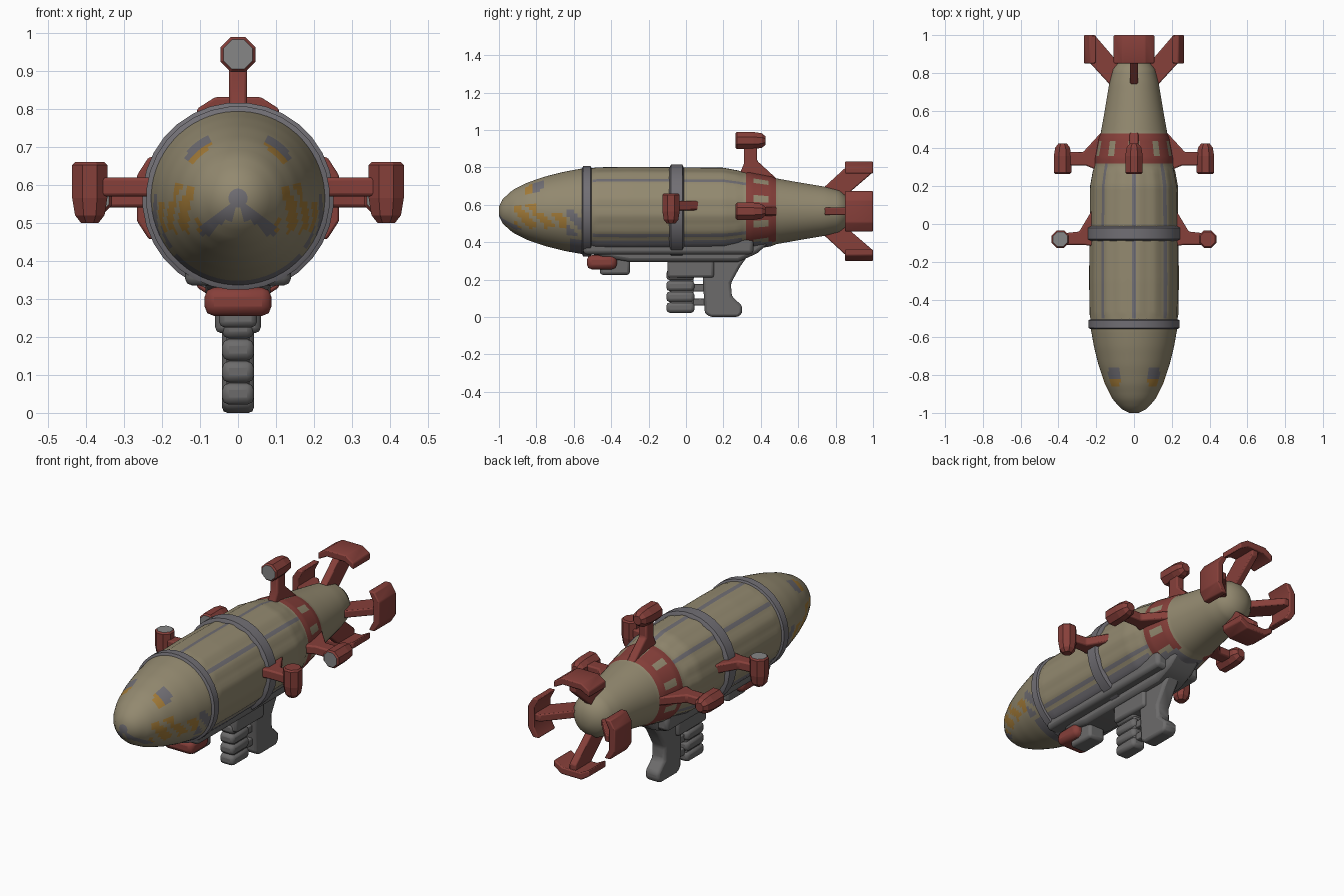
import bpy, bmesh, math
from mathutils import Matrix, Vector

cube = bpy.data.objects.get("Cube")
if cube:
    bpy.data.objects.remove(cube)

CZ = 0.565  # height of the hull axis


def material(name, r, g, b):
    m = bpy.data.materials.new(name)
    m.use_nodes = True
    m.diffuse_color = (r, g, b, 1)
    bsdf = next(n for n in m.node_tree.nodes if n.type == "BSDF_PRINCIPLED")
    bsdf.inputs["Base Color"].default_value = (r, g, b, 1)
    bsdf.inputs["Roughness"].default_value = 0.8
    return m


TAN = material("canvas_tan", 0.29, 0.25, 0.16)
STEEL = material("band_grey", 0.165, 0.158, 0.175)
RED = material("engine_red", 0.24, 0.05, 0.042)
GREY = material("grip_grey", 0.15, 0.147, 0.147)
ORANGE = material("tooth_orange", 0.37, 0.20, 0.04)
CAP = material("cap_grey", 0.24, 0.24, 0.24)


def finish(name, bm, mats, bevel=0.0, smooth=False):
    bmesh.ops.recalc_face_normals(bm, faces=bm.faces)
    me = bpy.data.meshes.new(name)
    bm.to_mesh(me)
    bm.free()
    for m in mats:
        me.materials.append(m)
    ob = bpy.data.objects.new(name, me)
    bpy.context.collection.objects.link(ob)
    if bevel:
        mod = ob.modifiers.new("soft_edges", "BEVEL")
        mod.width, mod.segments = bevel, 2
    if smooth:
        bpy.ops.object.select_all(action="DESELECT")
        ob.select_set(True)
        bpy.context.view_layer.objects.active = ob
        bpy.ops.object.shade_smooth_by_angle(angle=math.radians(35))
    return ob


def prism(name, plane, pts, lo, hi, mat, bevel=0.01, matrix=None):
    """Extrude a polygon drawn in a plane such as 'yz' along the third axis."""
    a, b = ("xyz".index(c) for c in plane)
    c = 3 - a - b
    bm = bmesh.new()
    rows = []
    for d in (lo, hi):
        row = []
        for p, q in pts:
            v = Vector()
            v[a], v[b], v[c] = p, q, d
            row.append(bm.verts.new(matrix @ v if matrix else v))
        rows.append(row)
    bm.faces.new(rows[0])
    bm.faces.new(rows[1])
    n = len(pts)
    for i in range(n):
        j = (i + 1) % n
        bm.faces.new((rows[0][i], rows[0][j], rows[1][j], rows[1][i]))
    return finish(name, bm, [mat], bevel, True)


def box(name, x, y, z, mat, bevel=0.01):
    pts = [(y[0], z[0]), (y[1], z[0]), (y[1], z[1]), (y[0], z[1])]
    return prism(name, "yz", pts, x[0], x[1], mat, bevel)


def lathe(name, profile, sides, mats, rule, matrix, wobble=None, smooth=True):
    """Turn (y, radius) points around the local y axis; rule picks face colours."""
    bm = bmesh.new()
    rings = []
    for y, r in profile:
        ring = []
        for i in range(sides):
            a = math.tau * (i + 0.5) / sides
            rr = r + (wobble(y, i) if wobble else 0)
            v = Vector((rr * math.cos(a), y, rr * math.sin(a)))
            ring.append(bm.verts.new(matrix @ v))
        rings.append(ring)
    for p, q in zip(rings, rings[1:]):
        for i in range(sides):
            j = (i + 1) % sides
            bm.faces.new((p[i], p[j], q[j], q[i]))
    ends = [bm.faces.new(rings[0]), bm.faces.new(rings[-1])]
    for f in bm.faces:
        f.material_index = rule(f.calc_center_median(), f is ends[0])
    return finish(name, bm, mats, 0, smooth)


def around(angle):
    """Frame whose +x points outward from the hull axis at the given angle."""
    return Matrix.Translation((0, 0, CZ)) @ Matrix.Rotation(-math.radians(angle), 4, "Y")


# Hull
OUTLINE = [(-1, 0.025), (-0.98, 0.065), (-0.93, 0.112), (-0.85, 0.153), (-0.75, 0.187),
           (-0.65, 0.212), (-0.55, 0.23), (-0.3, 0.234), (0.2, 0.229), (0.33, 0.205),
           (0.45, 0.182), (0.6, 0.155), (0.75, 0.13), (0.82, 0.112), (0.86, 0.08), (0.88, 0.03)]


def radius(y):
    for (y0, r0), (y1, r1) in zip(OUTLINE, OUTLINE[1:]):
        if y <= y1:
            return r0 + (r1 - r0) * (y - y0) / (y1 - y0)
    return OUTLINE[-1][1]


def hull_colour(c, is_end):
    x, y, z = abs(c.x), c.y, c.z
    a = math.atan2(z - CZ, x)
    if 0.33 < y < 0.48 and z > 0.4:           # lattice belt
        ring = y < 0.37 or y > 0.45
        return 2 if ring or int((a + 4) * 5) % 3 else 0
    if -0.62 < y < 0.46 and z < 0.415:        # lower plating
        return 1
    if -0.5 < y < 0.33:                       # lengthwise seams
        if min(abs(a - 0.8), abs(a + 0.6)) < 0.05 or x < 0.012:
            return 1
    if y < -0.84 and x < 0.1 and abs(z - 0.55 + 0.8 * x) < 0.018:
        return 1                              # mouth line
    if -0.93 < y < -0.64 and x > 0.07:        # teeth
        top = 0.56 + 0.04 * (y < -0.8)
        if 0.475 < z < top and (y * 11 + z * 9) % 1 < 0.62:
            return 3
    if -0.64 < y < -0.55 and 0.44 < z < 0.58 and (y + z) % 0.1 < 0.07:
        return 1                              # cheek patches
    if 0.075 < x < 0.135:                     # eyes
        if -0.82 < y < -0.75 and z > 0.67:
            return 1
        if -0.87 < y <= -0.82 and z > 0.655:
            return 3
    return 0


def planks(y, i):
    if 0.33 < y < 0.48:
        return 0.006
    return 0.004 * (i // 2 % 2) if -0.5 < y < 0.3 else 0


lathe("hull", [(-1 + 0.02 * k, radius(-1 + 0.02 * k)) for k in range(95)], 64,
      [TAN, STEEL, RED, ORANGE], hull_colour, Matrix.Translation((0, 0, CZ)), planks)

# Hoops around the hull
for name, y0, y1, r in (("front_hoop", -0.56, -0.5, 0.242), ("middle_hoop", -0.09, -0.01, 0.252)):
    lathe(name, [(y0, r - 0.02), (y0 + 0.01, r), (y1 - 0.01, r), (y1, r - 0.02)], 32,
          [STEEL], lambda c, e: 0, Matrix.Translation((0, 0, CZ)))

# Engine pods: blunt cap at the front, narrowed at the back
POD = [(-0.08, 0.042), (-0.072, 0.05), (0.015, 0.05), (0.06, 0.042), (0.08, 0.025)]


def pod(name, matrix, capped=True):
    lathe(name, POD, 8, [RED, CAP], lambda c, e: int(e and capped), matrix, smooth=False)


# Rear engines on three sides
REAR_ARM = [(0.16, 0.27), (0.255, 0.31), (0.36, 0.31), (0.36, 0.38), (0.27, 0.38), (0.16, 0.5)]
for side, angle in (("left", 0), ("top", 90), ("right", 180)):
    m = around(angle)
    prism(side + "_rear_arm", "xy", REAR_ARM, -0.024, 0.024, RED, 0.008, m)
    pod(side + "_rear_pod", m @ Matrix.Translation((0.378, 0.345, 0)))

# Front engines, turned upright
FRONT_ARM = [(0.2, -0.12), (0.27, -0.11), (0.38, -0.11), (0.38, -0.05), (0.29, -0.04), (0.2, 0.11)]
for side, s in (("left", 1), ("right", -1)):
    prism(side + "_front_arm", "xy", [(s * x, y) for x, y in FRONT_ARM], 0.57, 0.62, RED, 0.008)
    turn = Matrix.Rotation(math.radians(-90), 4, "X")
    pod(side + "_front_pod", Matrix.Translation((s * 0.39, -0.08, 0.58)) @ turn, s < 0)

# Tail fins: swept web with a bent end plate
WEB = [(0.08, 0.74), (0.13, 0.74), (0.24, 0.86), (0.24, 0.99), (0.2, 0.99), (0.08, 0.85)]
PLATE = [(0.235, -0.108), (0.266, -0.06), (0.266, 0.06), (0.235, 0.108),
         (0.2, 0.108), (0.228, 0.055), (0.228, -0.055), (0.2, -0.108)]
for side, angle in (("left", 0), ("top", 90), ("right", 180), ("bottom", 270)):
    m = around(angle)
    prism(side + "_fin_web", "xy", WEB, -0.02, 0.02, RED, 0.006, m)
    prism(side + "_fin_plate", "xz", PLATE, 0.85, 1.0, RED, 0.006, m)

# Keel under the hull
KEEL = [(-0.6, 0.4), (-0.45, 0.32), (-0.3, 0.295), (0.28, 0.295), (0.38, 0.34), (0.46, 0.41)]
prism("keel", "yz", KEEL, -0.085, 0.085, GREY, 0.02)
box("keel_skirt", (-0.14, 0.14), (-0.55, 0.36), (0.335, 0.43), GREY, 0.02)

# Lamp block under the nose
box("nose_block", (-0.088, 0.088), (-0.53, -0.37), (0.255, 0.33), RED, 0.025)
box("nose_block_mount", (-0.05, 0.05), (-0.46, -0.3), (0.225, 0.33), GREY, 0.015)

# Grip assembly
GRIP = [(0.06, 0.34), (0.09, 0.22), (0.1, 0.02), (0.13, 0), (0.28, 0), (0.3, 0.02),
        (0.3, 0.06), (0.245, 0.11), (0.24, 0.18), (0.29, 0.27), (0.34, 0.34)]
prism("grip", "yz", GRIP, -0.042, 0.042, GREY, 0.015)
box("grip_housing", (-0.06, 0.06), (-0.1, 0.15), (0.21, 0.34), GREY, 0.015)
box("magazine_core", (-0.03, 0.03), (-0.085, 0.04), (0.03, 0.25), GREY)
for k in range(4):
    z = 0.022 + 0.058 * k
    box("magazine_rib_%d" % (k + 1), (-0.042, 0.042), (-0.105, 0.045), (z, z + 0.056), GREY, 0.018)
for k in range(2):
    z = 0.06 + 0.075 * k
    box("magazine_link_%d" % (k + 1), (-0.02, 0.02), (0.03, 0.11), (z, z + 0.04), GREY, 0.005)
